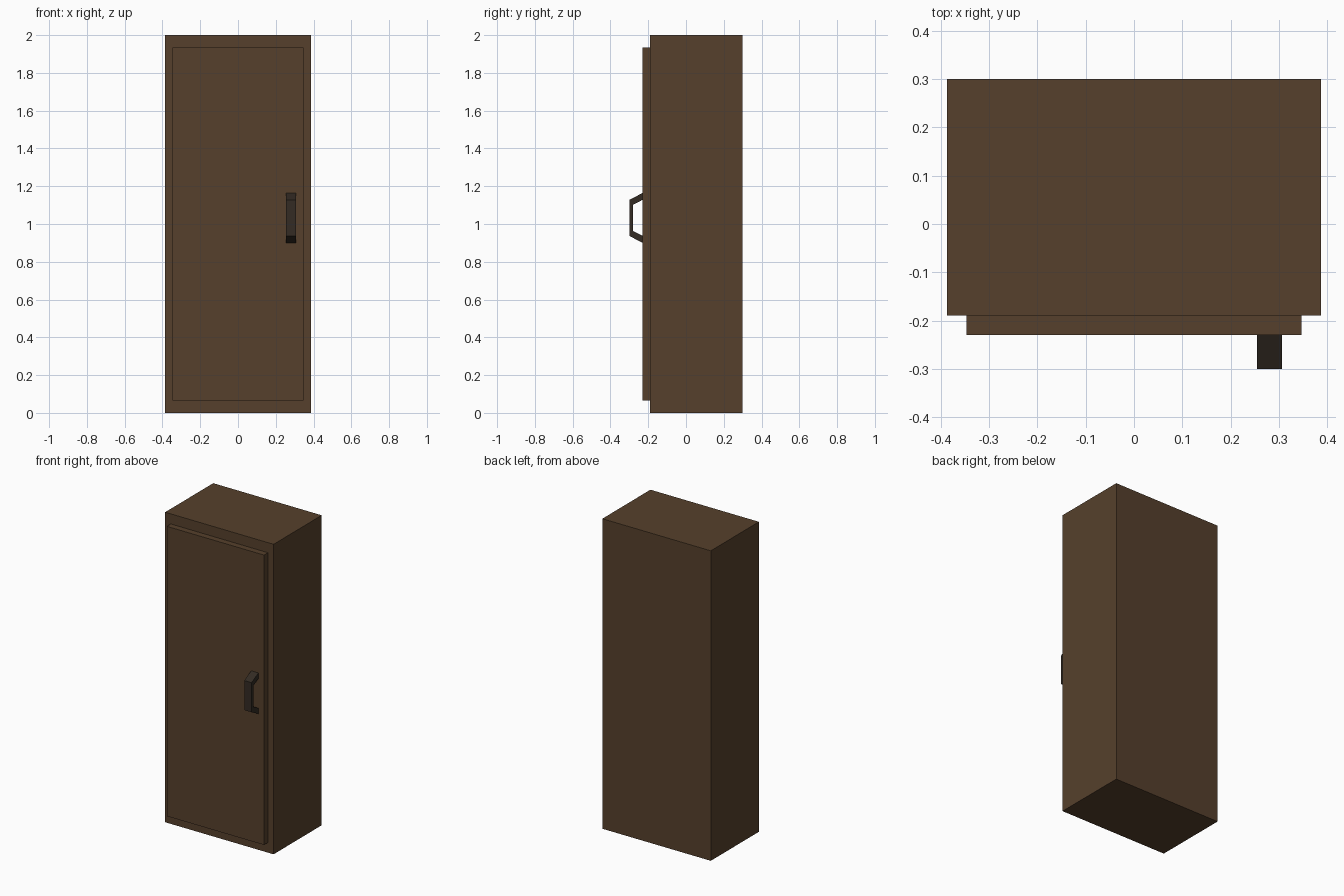
import bpy, bmesh

if "Cube" in bpy.data.objects:
    bpy.data.objects.remove(bpy.data.objects["Cube"])


def material(name, rgb):
    m = bpy.data.materials.new(name)
    m.diffuse_color = (*rgb, 1)
    m.use_nodes = True
    m.node_tree.nodes["Principled BSDF"].inputs["Base Color"].default_value = m.diffuse_color
    return m


def finish(name, bm, mat):
    bmesh.ops.recalc_face_normals(bm, faces=bm.faces)
    me = bpy.data.meshes.new(name)
    bm.to_mesh(me)
    bm.free()
    me.materials.append(mat)
    ob = bpy.data.objects.new(name, me)
    bpy.context.collection.objects.link(ob)
    return ob


def box(name, lo, hi, mat):
    bm = bmesh.new()
    bmesh.ops.create_cube(bm, size=1)
    for v in bm.verts:
        v.co = [(a + b) / 2 + c * (b - a) for a, b, c in zip(lo, hi, v.co)]
    return finish(name, bm, mat)


wood = material("brown wood", (0.093, 0.051, 0.025))
metal = material("dark metal", (0.033, 0.024, 0.017))

# Cabinet body and raised door panel
box("cabinet_body", (-0.387, -0.19, 0), (0.387, 0.30, 2), wood)
box("door", (-0.347, -0.23, 0.065), (0.347, -0.19, 1.935), wood)

# Handle: bracket profile in (y, z), extruded along x
profile = [(-0.23, 1.164), (-0.30, 1.128), (-0.30, 0.937), (-0.23, 0.90),
           (-0.23, 0.937), (-0.28, 0.963), (-0.28, 1.102), (-0.23, 1.128)]
bm = bmesh.new()
face = bm.faces.new([bm.verts.new((0.255, y, z)) for y, z in profile])
ext = bmesh.ops.extrude_face_region(bm, geom=[face], use_keep_orig=True)
for v in ext["geom"]:
    if isinstance(v, bmesh.types.BMVert):
        v.co.x = 0.307
finish("door_handle", bm, metal)
